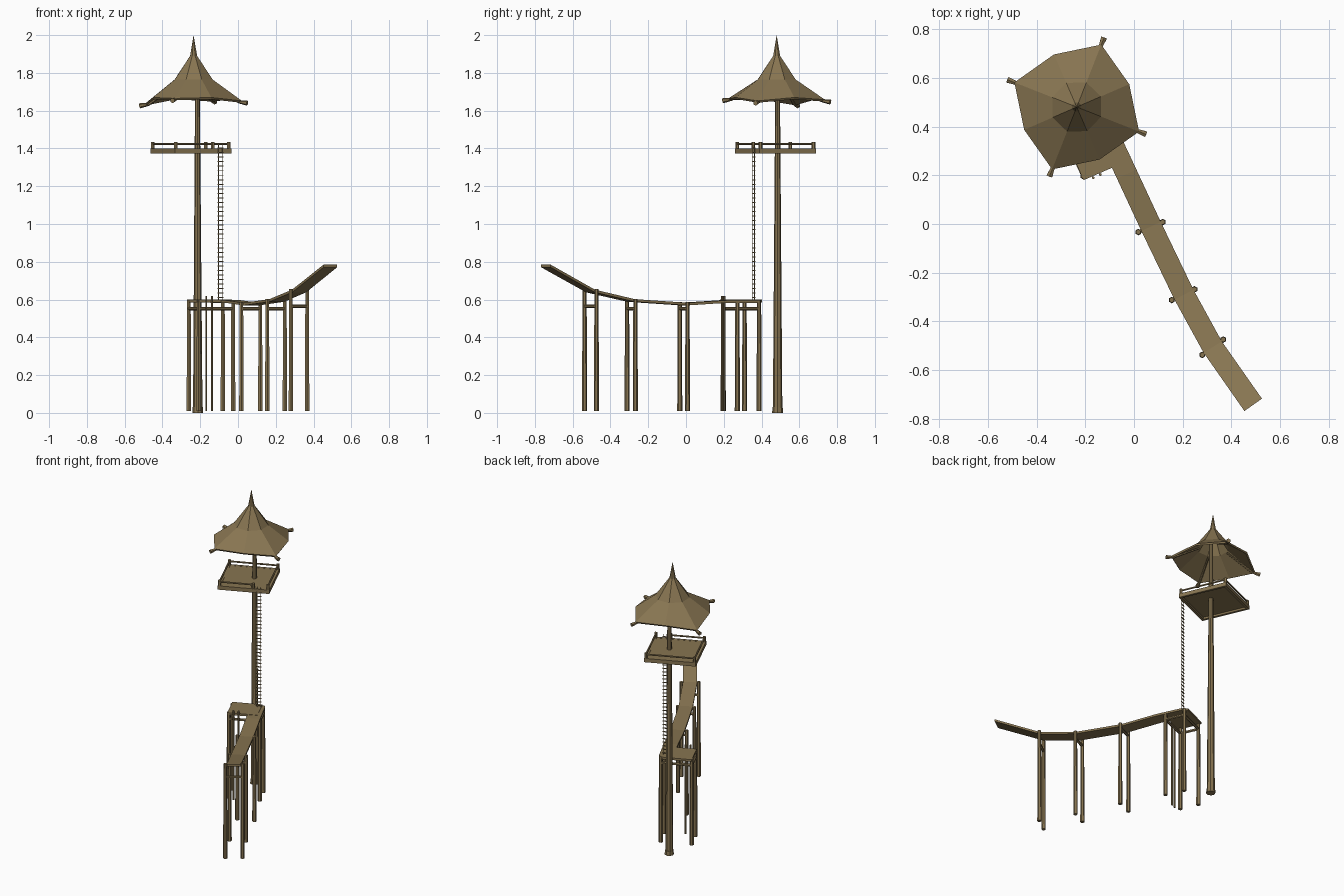
import bpy, bmesh, math
from mathutils import Vector, Matrix

if "Cube" in bpy.data.objects:
    bpy.data.objects.remove(bpy.data.objects["Cube"])

wood = bpy.data.materials.new("brown wood")
wood.diffuse_color = (0.245, 0.178, 0.083, 1)
wood.use_nodes = True
wood.node_tree.nodes["Principled BSDF"].inputs["Base Color"].default_value = wood.diffuse_color
ROT = math.radians(23.5)                      # the whole tower is turned this far
U = Vector((math.cos(ROT), math.sin(ROT), 0))
V = Vector((-math.sin(ROT), math.cos(ROT), 0))


def finish(name, bm):
    bmesh.ops.recalc_face_normals(bm, faces=bm.faces[:])
    me = bpy.data.meshes.new(name)
    bm.to_mesh(me)
    bm.free()
    me.materials.append(wood)
    ob = bpy.data.objects.new(name, me)
    bpy.context.collection.objects.link(ob)
    return ob


def add_box(bm, c, size, rot=ROT):
    m = Matrix.Translation(c) @ Matrix.Rotation(rot, 4, 'Z') @ Matrix.Diagonal((*size, 1))
    bmesh.ops.create_cube(bm, size=1, matrix=m)


def add_rod(bm, a, b, r1, r2, sides=6):
    a, b = Vector(a), Vector(b)
    d = b - a
    m = Matrix.Translation((a + b) / 2) @ d.to_track_quat('Z', 'Y').to_matrix().to_4x4()
    bmesh.ops.create_cone(bm, cap_ends=True, segments=sides, radius1=r1, radius2=r2,
                          depth=d.length, matrix=m)


# central pole
bm = bmesh.new()
add_rod(bm, (-0.213, 0.485, 0), (-0.213, 0.485, 0.03), 0.029, 0.027, 8)
add_rod(bm, (-0.213, 0.485, 0.03), (-0.215, 0.485, 1.78), 0.025, 0.012, 8)
finish("main_pole", bm)

# eight-sided roof: four long corners, four short middles, curved spire
roof_c = Vector((-0.235, 0.48, 0))
corner_z = [1.652, 1.658, 1.638, 1.665]       # corners at -21.5, 68.5, 158.5, 248.5 degrees
bm = bmesh.new()
rings = []
for level in range(3):
    ring = []
    for i in range(8):
        a = math.radians(-21.5 + 45 * i)
        if level == 0:
            r = 0.275 if i % 2 == 0 else 0.235
            z = corner_z[i // 2] if i % 2 == 0 else 1.67
        else:
            r, z = ((0.108, 1.765), (0.02, 1.89))[level - 1]
        ring.append(bm.verts.new(roof_c + Vector((r * math.cos(a), r * math.sin(a), z))))
    rings.append(ring)
apex = bm.verts.new(roof_c + Vector((0, 0, 2.0)))
for i in range(8):
    j = (i + 1) % 8
    for lo, hi in zip(rings, rings[1:]):
        bm.faces.new((lo[i], lo[j], hi[j], hi[i]))
    bm.faces.new((rings[2][i], rings[2][j], apex))
roof = finish("roof", bm)
s = roof.modifiers.new("thickness", 'SOLIDIFY')
s.thickness = 0.012
s.offset = -1

# flared rafters poking out at the roof corners
bm = bmesh.new()
for k in range(4):
    a = math.radians(-21.5 + 90 * k)
    d = Vector((math.cos(a), math.sin(a), 0))
    z = corner_z[k] - 0.008
    add_rod(bm, roof_c + d * 0.09 + Vector((0, 0, 1.742)), roof_c + d * 0.255 + Vector((0, 0, z + 0.003)), 0.006, 0.007)
    add_rod(bm, roof_c + d * 0.25 + Vector((0, 0, z + 0.004)), roof_c + d * 0.305 + Vector((0, 0, z - 0.004)), 0.007, 0.014)
finish("rafters", bm)

# lookout floor with edge beams
look = Vector((-0.25, 0.473, 0))


def loc(u, v, z):
    return look + U * u + V * v + Vector((0, 0, z))


bm = bmesh.new()
add_box(bm, loc(0, 0, 1.393), (0.31, 0.31, 0.012))
for sgn in (-1, 1):
    add_box(bm, loc(0, sgn * 0.155, 1.387), (0.325, 0.016, 0.026))
    add_box(bm, loc(sgn * 0.155, 0, 1.387), (0.016, 0.325, 0.026))
finish("lookout_floor", bm)

# railing, open at the ladder
bm = bmesh.new()
p = 0.153
for u, v in ((-p, -p), (p, -p), (p, p), (-p, p), (0.06, -p)):
    add_rod(bm, loc(u, v, 1.375), loc(u, v, 1.434), 0.010, 0.010)
for a, b in (((-p, -p), (0.06, -p)), ((p, -p), (p, p)), ((p, p), (-p, p)), ((-p, p), (-p, -p))):
    add_rod(bm, loc(*a, 1.424), loc(*b, 1.424), 0.006, 0.006)
finish("railing", bm)

# tall ladder from deck to lookout
bm = bmesh.new()
for du in (-0.011, 0.011):
    add_rod(bm, loc(0.098 + du, -0.168, 0.595), loc(0.098 + du, -0.168, 1.42), 0.002, 0.002, 4)
for i in range(34):
    add_box(bm, loc(0.098, -0.168, 0.61 + i * 0.024), (0.034, 0.005, 0.005))
finish("ladder", bm)

# lower deck
bm = bmesh.new()
deck_c = Vector((-0.152, 0.291, 0.592))
add_box(bm, deck_c, (0.19, 0.16, 0.014))
finish("lower_deck", bm)

# deck posts and the frame joining them
bm = bmesh.new()
corners = [(-0.208, 0.197), (-0.26, 0.31), (-0.08, 0.387), (-0.026, 0.272)]
for i, (x, y) in enumerate(corners):
    add_rod(bm, (x, y, 0.01), (x, y, 0.597), 0.014, 0.011)
    x2, y2 = corners[(i + 1) % 4]
    add_rod(bm, (x, y, 0.552), (x2, y2, 0.552), 0.009, 0.009)
finish("deck_posts", bm)

# short ladder rails at the deck front
bm = bmesh.new()
for x, y in ((-0.168, 0.190), (-0.138, 0.203)):
    add_rod(bm, (x, y, 0.01), (x, y, 0.62), 0.006, 0.006)
finish("lower_ladder", bm)

# curved walkway swept along its centre line
path = [Vector(q) for q in ((-0.105, 0.365, 0.597), (-0.03, 0.205, 0.597), (0.07, -0.01, 0.583),
                            (0.205, -0.29, 0.602), (0.323, -0.505, 0.652), (0.489, -0.742, 0.785))]
bm = bmesh.new()
prev = None
for i, q in enumerate(path):
    t = path[min(i + 1, 5)] - path[max(i - 1, 0)]
    side = Vector((-t.y, t.x, 0)).normalized() * 0.044
    down = Vector((0, 0, -0.014))
    cur = [bm.verts.new(c) for c in (q - side, q + side, q + side + down, q - side + down)]
    if prev:
        for k in range(4):
            bm.faces.new((prev[k], prev[(k + 1) % 4], cur[(k + 1) % 4], cur[k]))
    else:
        bm.faces.new(cur)
    prev = cur
bm.faces.new(prev[::-1])
finish("walkway", bm)

# walkway post pairs with crossbeams
bm = bmesh.new()
for a, b, top in (((0.018, -0.033), (0.118, 0.008), 0.587), ((0.155, -0.312), (0.248, -0.268), 0.602),
                  ((0.28, -0.537), (0.366, -0.474), 0.655)):
    for x, y in (a, b):
        add_rod(bm, (x, y, 0.01), (x, y, top), 0.0135, 0.011)
    add_rod(bm, (*a, top - 0.09 if top > 0.64 else 0.552), (*b, top - 0.09 if top > 0.64 else 0.552), 0.009, 0.009)
finish("walkway_posts", bm)
